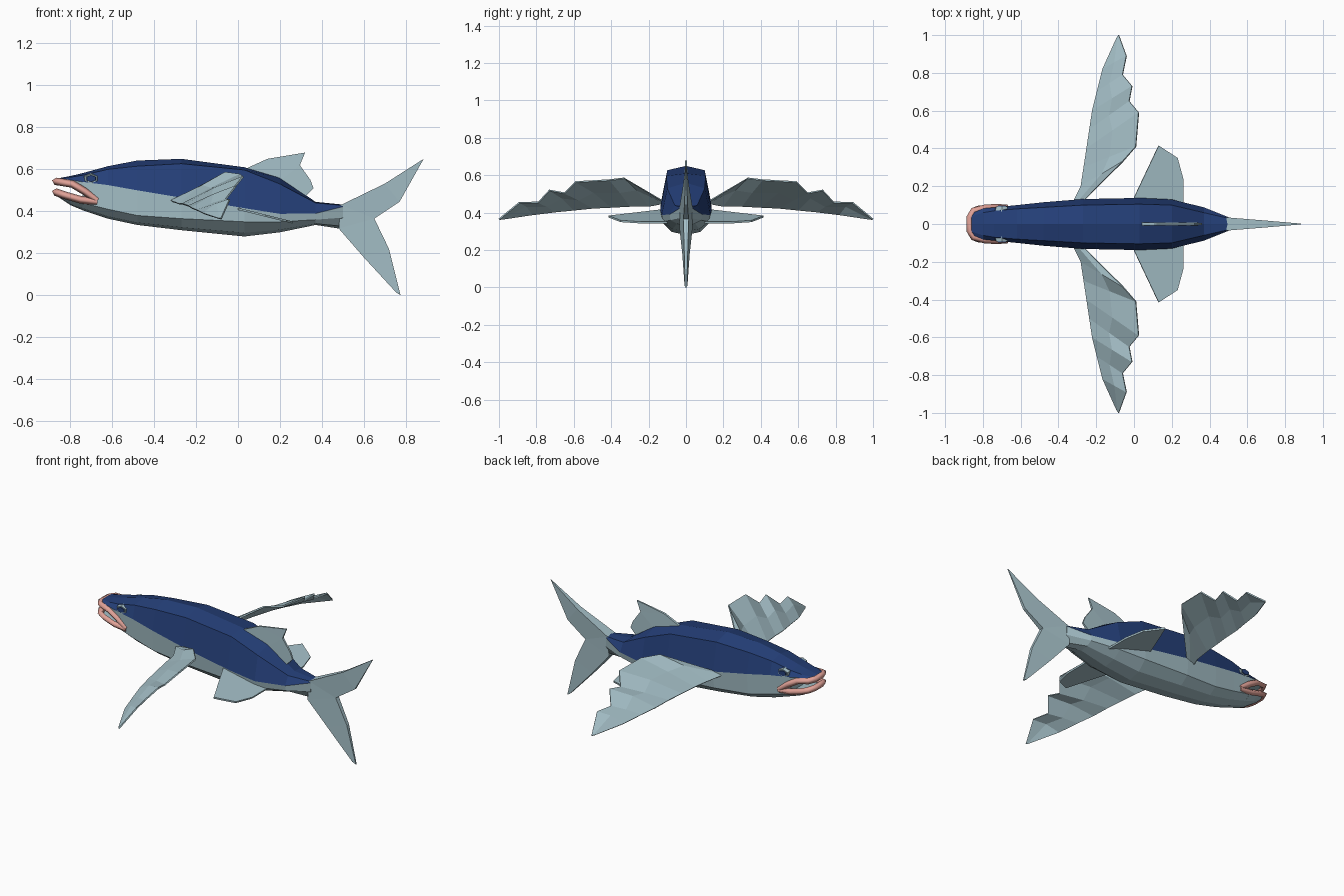
import bpy, bmesh
from mathutils import Vector

cube = bpy.data.objects.get("Cube")
if cube:
    bpy.data.objects.remove(cube, do_unlink=True)


def material(name, rgb):
    m = bpy.data.materials.new(name)
    m.use_nodes = True
    m.diffuse_color = (*rgb, 1)
    m.node_tree.nodes["Principled BSDF"].inputs["Base Color"].default_value = (*rgb, 1)
    return m


BLUE = material("deep_blue", (0.018, 0.05, 0.19))
PALE = material("pale_silver_blue", (0.38, 0.53, 0.58))
PINK = material("lip_pink", (0.75, 0.36, 0.31))


def build(name, verts, faces, mats, rule=None):
    """Make a flat shaded object; rule gives a material index per face number."""
    me = bpy.data.meshes.new(name)
    me.from_pydata(verts, [], faces)
    for m in mats:
        me.materials.append(m)
    if rule:
        for i, p in enumerate(me.polygons):
            p.material_index = rule(i)
    bm = bmesh.new()
    bm.from_mesh(me)
    bmesh.ops.recalc_face_normals(bm, faces=bm.faces)
    bm.to_mesh(me)
    bm.free()
    ob = bpy.data.objects.new(name, me)
    bpy.context.collection.objects.link(ob)
    return ob


def mirror_y(ob):
    mod = ob.modifiers.new("mirror", 'MIRROR')
    mod.use_axis = (False, True, False)
    return ob


def thicken(ob, t):
    mod = ob.modifiers.new("thickness", 'SOLIDIFY')
    mod.thickness = t
    mod.offset = 0


def loft(name, stations, blue_bands):
    """Skin half rings (x, [(y, z)...]) running from top to bottom centre."""
    verts, faces, bands = [], [], []
    for x, half in stations:
        ring = half + [(-y, z) for y, z in half[-2:0:-1]]
        verts += [(x, y, z) for y, z in ring]
    n = len(ring)
    for s in range(len(stations) - 1):
        for k in range(n):
            a, b = s * n + k, s * n + (k + 1) % n
            faces.append((a, b, b + n, a + n))
            bands.append(0 if k < blue_bands or k >= n - blue_bands else 1)
    faces += [tuple(range(n)), tuple(range(len(verts) - n, len(verts)))]
    bands += [1, 1]
    return build(name, verts, faces, [BLUE, PALE], lambda i: bands[i])


def slab(name, outline, faces):
    """Upright fin in the xz plane; outline holds (x, z, half thickness)."""
    n = len(outline)
    verts = [(x, s * t, z) for s in (1, -1) for x, z, t in outline]
    sides = [tuple(i + o for i in f) for o in (0, n) for f in faces]
    rim = [(i, (i + 1) % n, (i + 1) % n + n, i + n) for i in range(n)]
    return build(name, verts, sides + rim, [PALE])


# Body: x, top, shoulder z, shoulder y, colour line z, half width, flank z, keel z
body = [
    (-0.74, .582, .572, .070, .540, .088, .440, .405),
    (-0.62, .615, .600, .080, .525, .100, .410, .365),
    (-0.48, .642, .615, .088, .500, .115, .380, .335),
    (-0.27, .650, .627, .100, .465, .132, .365, .310),
    (0.03, .610, .597, .105, .415, .138, .350, .280),
    (0.20, .560, .530, .100, .388, .130, .350, .300),
    (0.37, .445, .440, .060, .390, .088, .360, .335),
    (0.50, .432, .428, .030, .422, .036, .370, .315),
]
loft("body", [(x, [(0, t), (sy, sz), (w, bz), (.94 * w, lz),
                   (.55 * w, k + .25 * (lz - k)), (0, k)])
              for x, t, sz, sy, bz, w, lz, k in body], 2)

# Open mouth: snout above, jaw below
loft("snout", [
    (-0.74, [(0, .582), (.07, .572), (.088, .54), (.085, .50), (0, .50)]),
    (-0.80, [(0, .568), (.06, .562), (.082, .55), (.08, .53), (0, .53)]),
    (-0.86, [(0, .557), (.04, .555), (.055, .55), (.05, .54), (0, .54)])], 2)
loft("lower_jaw", [
    (-0.74, [(0, .45), (.085, .45), (.083, .44), (.05, .414), (0, .405)]),
    (-0.80, [(0, .465), (.08, .465), (.075, .455), (.045, .435), (0, .43)]),
    (-0.86, [(0, .49), (.05, .49), (.05, .483), (.03, .475), (0, .47)])], 0)


# Lips: square tubes bent round the mouth
def lip(name, half):
    cu = bpy.data.curves.new(name, 'CURVE')
    cu.dimensions = '3D'
    cu.bevel_depth = 0.018
    cu.bevel_resolution = 0
    cu.use_fill_caps = True
    path = half + [(x, -y, z) for x, y, z in reversed(half)]
    sp = cu.splines.new('POLY')
    sp.points.add(len(path) - 1)
    for p, co in zip(sp.points, path):
        p.co = (*co, 1)
    cu.materials.append(PINK)
    bpy.context.collection.objects.link(bpy.data.objects.new(name, cu))


lip("upper_lip", [(-.67, .085, .452), (-.73, .088, .495), (-.79, .085, .53), (-.85, .07, .54), (-.87, .035, .543)])
lip("lower_lip", [(-.67, .085, .446), (-.75, .085, .455), (-.82, .08, .475), (-.85, .07, .485), (-.87, .035, .492)])


# Eyes: six-sided discs on both cheeks
def disc(name, r, y0, y1, mat):
    bm = bmesh.new()
    bmesh.ops.create_cone(bm, cap_ends=True, segments=6, radius1=r, radius2=r * .8, depth=y1 - y0)
    for v in bm.verts:
        v.co = Vector((-.70 + v.co.x, (y0 + y1) / 2 + v.co.z, .556 + v.co.y * .65))
    me = bpy.data.meshes.new(name)
    bmesh.ops.recalc_face_normals(bm, faces=bm.faces)
    bm.to_mesh(me)
    bm.free()
    me.materials.append(mat)
    ob = bpy.data.objects.new(name, me)
    bpy.context.collection.objects.link(ob)
    mirror_y(ob)


disc("eye_rims", .042, .065, .093, PALE)
disc("eye_pupils", .03, .08, .098, BLUE)

# Pectoral fins: pleated sheets from leading edge to stepped trailing edge
rows = [
    ((-.32, .12, .45), (-.27, .12, .46)),
    ((-.28, .20, .435), (-.06, .33, .585)),
    ((-.265, .30, .435), (.01, .41, .575)),
    ((-.25, .40, .43), (.025, .59, .565)),
    ((-.235, .50, .425), (-.025, .65, .505)),
    ((-.22, .60, .415), (-.01, .73, .52)),
    ((-.195, .70, .405), (-.06, .79, .455)),
    ((-.165, .82, .39), (-.04, .89, .455)),
    ((-.09, .985, .365), (-.08, 1.0, .365)),
]
verts = []
for i, (lead, trail) in enumerate(rows):
    mid = Vector(lead).lerp(Vector(trail), .5)
    if 0 < i < len(rows) - 1:
        mid.z += .012 if i % 2 else .004
    verts += [lead, tuple(mid), trail]
faces = [(r + c, r + c + 1, r + c + 4, r + c + 3)
         for r in range(0, 3 * len(rows) - 3, 3) for c in (0, 1)]
thicken(mirror_y(build("pectoral_fins", verts, faces, [PALE])), .008)

# Pelvic fins: flat blades sloping down to the rear
plan = [(0, .11), (0, .14), (.13, .415), (.23, .35), (.26, .24), (.26, .10)]
blade = build("pelvic_fins", [(x, y, .412 - .25 * x) for x, y in plan],
              [tuple(range(len(plan)))], [PALE])
thicken(mirror_y(blade), .01)

# Dorsal fin
slab("dorsal_fin", [(.03, .60, .008), (.14, .65, .006), (.32, .68, .004), (.295, .62, .006),
                    (.345, .55, .005), (.36, .51, .005), (.32, .47, .008), (.18, .53, .01)],
     [(0, 1, 3, 7), (1, 2, 3), (3, 4, 5, 6, 7)])

# Tail fin: forked wedge thinning towards the tips
slab("tail_fin", [(.49, .43, .035), (.70, .532, .018), (.885, .65, .002), (.77, .445, .008),
                  (.65, .365, .014), (.72, .22, .01), (.775, 0, .004), (.755, .012, .008),
                  (.60, .18, .02), (.48, .318, .035)],
     [(0, 4, 9), (0, 1, 3, 4), (1, 2, 3), (9, 4, 5, 8), (8, 5, 6, 7)])
